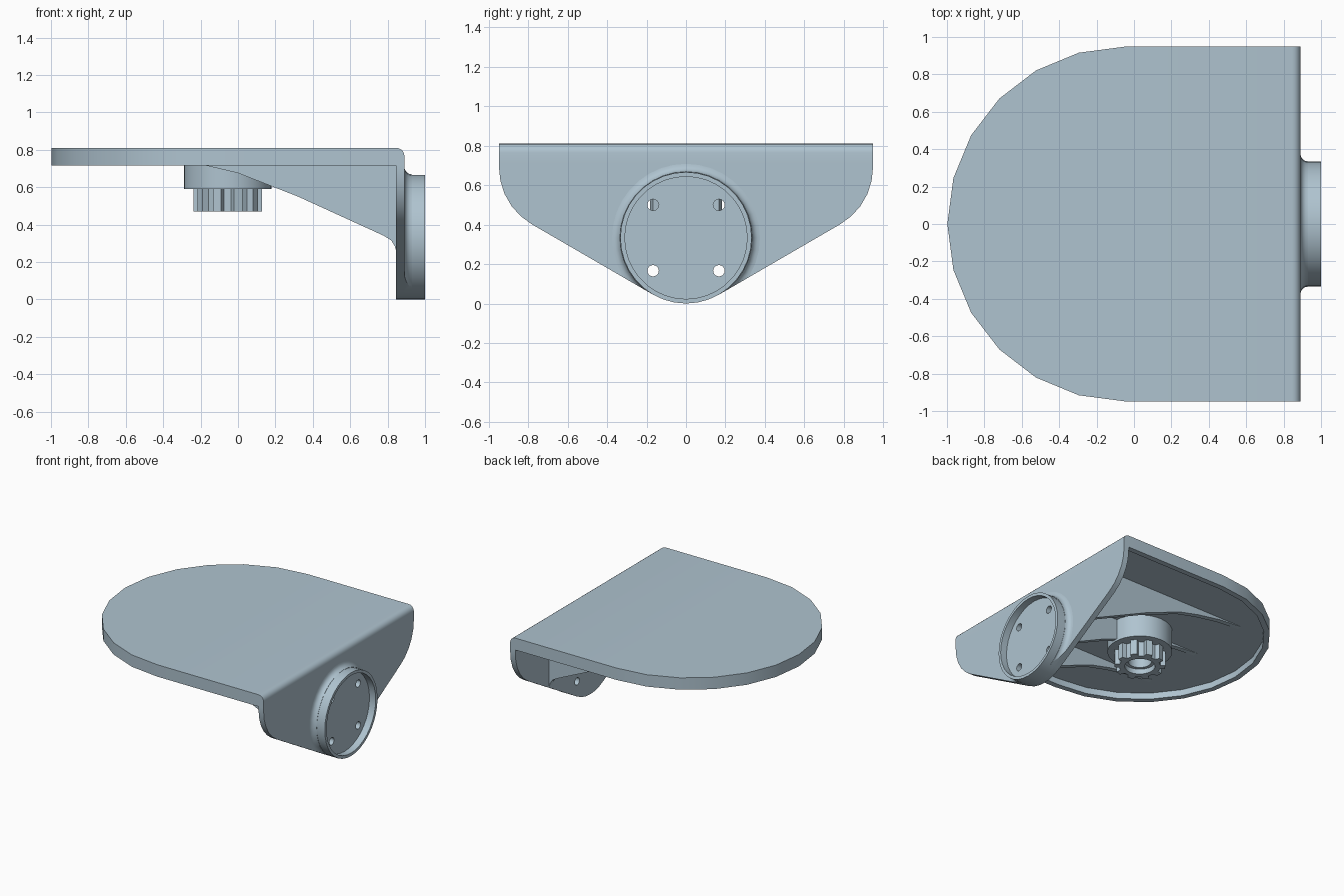
import bpy, bmesh
from math import sin, cos, pi, radians

if "Cube" in bpy.data.objects:
    bpy.data.objects.remove(bpy.data.objects["Cube"])

paint = bpy.data.materials.new("blue_grey")
paint.use_nodes = True
colour = (0.43, 0.55, 0.63, 1)
paint.diffuse_color = colour
paint.node_tree.nodes["Principled BSDF"].inputs["Base Color"].default_value = colour

PLACE = {"x": lambda a, b, t: (t, a, b),
         "y": lambda a, b, t: (a, t, b),
         "z": lambda a, b, t: (a, b, t)}


def finish(name, bm):
    bmesh.ops.remove_doubles(bm, verts=bm.verts, dist=1e-5)
    bmesh.ops.recalc_face_normals(bm, faces=bm.faces)
    mesh = bpy.data.meshes.new(name)
    bm.to_mesh(mesh)
    bm.free()
    mesh.materials.append(paint)
    ob = bpy.data.objects.new(name, mesh)
    bpy.context.collection.objects.link(ob)
    return ob


def prism(name, outline, axis, lo, hi):
    bm = bmesh.new()
    place = PLACE[axis]
    ends = [[bm.verts.new(place(a, b, t)) for a, b in outline] for t in (lo, hi)]
    for ring in ends:
        bm.faces.new(ring)
    n = len(outline)
    for i in range(n):
        j = (i + 1) % n
        bm.faces.new((ends[0][i], ends[0][j], ends[1][j], ends[1][i]))
    return finish(name, bm)


def lathe_x(name, profile, cz, closed, steps=36):
    # profile holds (x, radius); turned about a line along x
    bm = bmesh.new()
    vs = [bm.verts.new((x, 0, cz + r)) for x, r in profile]
    es = [bm.edges.new(p) for p in zip(vs, vs[1:] + vs[:1])]
    if not closed:
        bm.edges.remove(es.pop())
    bmesh.ops.spin(bm, geom=vs + es, cent=(0, 0, cz), axis=(1, 0, 0),
                   angle=2 * pi, steps=steps)
    return finish(name, bm)


def arc(cx, cy, r, a0, a1, n):
    angles = [radians(a0 + (a1 - a0) * i / n) for i in range(n + 1)]
    return [(cx + r * cos(a), cy + r * sin(a)) for a in angles]


def circle(cx, cy, r, n=24):
    return arc(cx, cy, r, 0, 360, n)[:-1]


def apply(ob, modifier):
    bpy.context.view_layer.objects.active = ob
    bpy.ops.object.modifier_apply(modifier=modifier.name)


def combine(ob, tool, operation="DIFFERENCE"):
    mod = ob.modifiers.new("cut", "BOOLEAN")
    mod.operation, mod.object, mod.solver = operation, tool, "EXACT"
    apply(ob, mod)


def discard(*tools):
    for tool in tools:
        bpy.data.objects.remove(tool)


TOP, UNDER, CEILING = 0.81, 0.715, 0.765
INNER, OUTER = 0.845, 0.89
BOSS_R = 0.333


# D-shaped tray, open underneath, with a rounded edge where it folds down
def d_shape(r, x_end):
    return arc(-0.05, 0, r, 90, 270, 12) + [(x_end, -r), (x_end, r)]


tray = prism("top_tray", d_shape(0.948, OUTER), "z", UNDER, TOP)
bm = bmesh.new()
bm.from_mesh(tray.data)
fold = [e for e in bm.edges
        if all(v.co.x > OUTER - 0.01 and v.co.z > TOP - 0.01 for v in e.verts)]
bmesh.ops.bevel(bm, geom=fold, offset=0.045, segments=5, profile=0.5, affect="EDGES")
bm.to_mesh(tray.data)
bm.free()
hollow = prism("hollow_cutter", d_shape(0.905, INNER), "z", 0.6, CEILING)
combine(tray, hollow)
discard(hollow)

# Hanging mounting plate
right_side = arc(0, BOSS_R, BOSS_R, -90, -30, 6)[:4]
right_side = arc(0, BOSS_R, BOSS_R, -90, -60, 3) + arc(0.615, 0.69, 0.333, -60, 0, 5)
right_side.append((0.948, UNDER))
plate_outline = right_side + [(-y, z) for y, z in reversed(right_side[1:])]
plate = prism("mounting_plate", plate_outline, "x", INNER, OUTER)

# Round boss with a shallow dish, and a fillet trimmed to the plate's edge
boss = lathe_x("round_boss", [(OUTER, 0), (OUTER, BOSS_R), (1, BOSS_R), (1, 0.31),
                              (0.945, 0.31), (0.945, 0)], BOSS_R, False)
cove = arc(0.93, 0.375, 0.04, 180, 270, 5)
fillet = lathe_x("boss_fillet", [(0.88, 0.315)] + cove + [(0.93, 0.315)], BOSS_R, True)
trim = prism("trim_helper", plate_outline, "x", 0.87, 1.1)
combine(fillet, trim, "INTERSECT")
discard(trim)

# Four screw holes
for y in (-0.167, 0.167):
    for z in (-0.167, 0.167):
        drill = prism("drill", circle(y, BOSS_R + z, 0.029, 16), "x", 0.8, 1.1)
        combine(plate, drill)
        combine(boss, drill)
        discard(drill)

# Three tapering ribs under the tray
rib_outline = [(-0.6, CEILING + 0.01), (-0.58, CEILING), (-0.38, 0.75), (-0.17, UNDER),
               (0, 0.675), (0.32, 0.55), (0.78, 0.34), (0.82, 0.315), (0.838, 0.285),
               (INNER, 0.26), (0.86, 0.26), (0.86, CEILING + 0.01)]
ribs = [prism(name, rib_outline, "y", y - 0.02, y + 0.02)
        for name, y in (("rib_front", -0.5), ("rib_middle", 0), ("rib_back", 0.5))]

# Hub with a toothed collar and a stepped bore
HUB_X = -0.055
hub = prism("hub", circle(HUB_X, 0, 0.235, 32), "z", 0.59, CEILING + 0.01)
teeth = []
for i in range(10):
    for turn, r in ((-0.3, 0.15), (-0.2, 0.185), (0.2, 0.185), (0.3, 0.15)):
        a = 2 * pi * (i + turn) / 10
        teeth.append((HUB_X + r * cos(a), r * sin(a)))
collar = prism("toothed_collar", teeth, "z", 0.47, 0.59)
for r, top in ((0.085, 0.66), (0.11, 0.51)):
    bore = prism("bore_cutter", circle(HUB_X, 0, r), "z", 0.4, top)
    combine(collar, bore)
    if top > 0.6:
        combine(hub, bore)
        combine(ribs[1], bore)
    discard(bore)

# Smooth the round surfaces, keep the edges crisp
bpy.ops.object.select_all(action="DESELECT")
parts = [tray, plate, boss, fillet, hub, collar] + ribs
for ob in parts:
    ob.select_set(True)
bpy.context.view_layer.objects.active = tray
bpy.ops.object.shade_smooth_by_angle(angle=radians(30))
